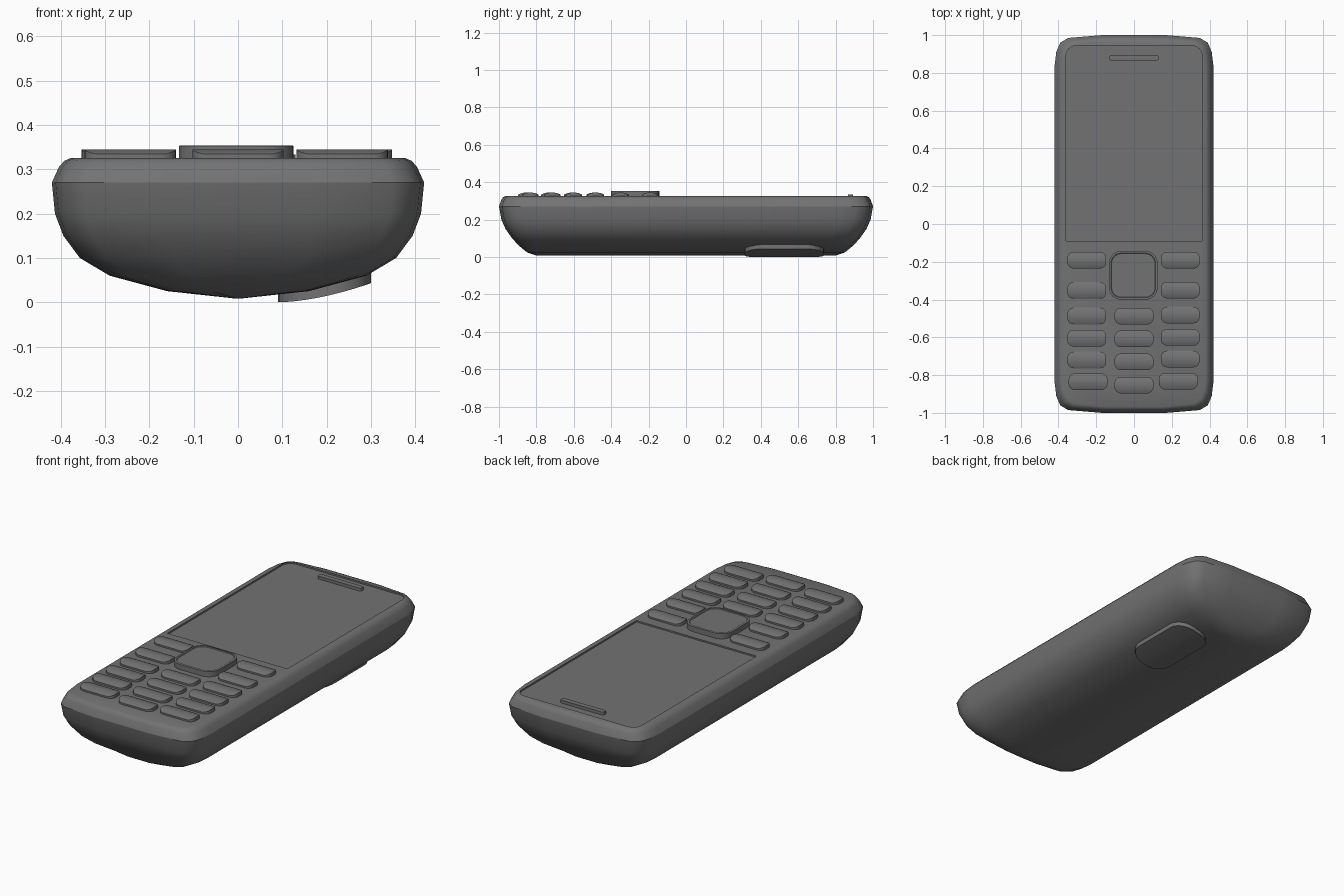
import bpy, bmesh
from math import sin, cos, pi, radians

if "Cube" in bpy.data.objects:
    bpy.data.objects.remove(bpy.data.objects["Cube"])

# Dark grey plastic
plastic = bpy.data.materials.new("dark_plastic")
plastic.diffuse_color = (.17, .17, .17, 1)
plastic.use_nodes = True
plastic.node_tree.nodes["Principled BSDF"].inputs["Base Color"].default_value = plastic.diffuse_color


def finish(name, bm):
    bmesh.ops.recalc_face_normals(bm, faces=bm.faces)
    me = bpy.data.meshes.new(name)
    bm.to_mesh(me)
    bm.free()
    me.materials.append(plastic)
    ob = bpy.data.objects.new(name, me)
    bpy.context.collection.objects.link(ob)
    return ob


def smooth(ob, angle=32):
    bpy.ops.object.select_all(action='DESELECT')
    ob.select_set(True)
    bpy.context.view_layer.objects.active = ob
    bpy.ops.object.shade_smooth_by_angle(angle=radians(angle))


def loft(name, rings):
    """Skin a stack of equal-length closed rings and cap both ends."""
    bm = bmesh.new()
    vs = [[bm.verts.new(p) for p in r] for r in rings]
    n = len(vs[0])
    for a, b in zip(vs, vs[1:]):
        for i in range(n):
            j = (i + 1) % n
            bm.faces.new((a[i], a[j], b[j], b[i]))
    bm.faces.new(vs[0])
    bm.faces.new(vs[-1])
    return finish(name, bm)


def rounded(cx, cy, a, b, z, r, segs=6):
    pts = []
    for k, (sx, sy) in enumerate([(1, 1), (-1, 1), (-1, -1), (1, -1)]):
        for i in range(segs + 1):
            t = (k + i / segs) * pi / 2
            pts.append((cx + sx * (a - r) + r * cos(t), cy + sy * (b - r) + r * sin(t), z))
    return pts


def pad(name, cx, cy, a, b, r, z_base, z_face, along_y):
    """Rounded pad whose face height z_face(t) curves along one axis, t in -1..1."""
    arc = [a - r + r * sin(i * pi / 12) for i in range(7)]
    us = [-u for u in reversed(arc)]
    us += [(a - r) * t for t in (-0.5, 0, 0.5)] + arc
    bm = bmesh.new()
    rows = []
    for u in us:
        d = max(0, abs(u) - (a - r))
        v = b - r + max(0, r * r - d * d) ** 0.5
        row = []
        for s, z in ((-v, z_base), (-v, z_face(u / a)), (v, z_face(u / a)), (v, z_base)):
            x, y = (s, u) if along_y else (u, s)
            row.append(bm.verts.new((cx + x, cy + y, z)))
        rows.append(row)
    for p, q in zip(rows, rows[1:]):
        for i in range(4):
            j = (i + 1) % 4
            bm.faces.new((p[i], p[j], q[j], q[i]))
    bm.faces.new(rows[0])
    bm.faces.new(rows[-1])
    ob = finish(name, bm)
    smooth(ob)
    return ob


# Body: one corner outline (width fraction, inset from end) scaled at each height
CORNER = [(1, .16), (.98, .09), (.93, .04), (.83, .015), (.4, 0)]


def body_ring(z, w, l):
    q = [(fx * w, l - d) for fx, d in CORNER]
    pts = q + [(-x, y) for x, y in reversed(q)]
    pts += [(-x, -y) for x, y in q] + [(x, -y) for x, y in reversed(q)]
    return [(x, y, z) for x, y in pts]


PROFILE = [(.008, .003, .80), (.025, .16, .85), (.06, .29, .893), (.10, .357, .93),
           (.15, .394, .965), (.20, .413, .987), (.27, .42, 1.0), (.305, .404, .988),
           (.319, .392, .979), (.325, .378, .967)]
body = loft("body", [body_ring(*p) for p in PROFILE])

# Screen recess: square lower corners, rounded upper corners
outline = [(-.36, -.09), (.36, -.09)]
for k in (0, 1):
    for i in range(7):
        t = (k + i / 6) * pi / 2
        outline.append(((.31 if k == 0 else -.31) + .05 * cos(t), .893 + .05 * sin(t)))
cutter = loft("screen_cutter", [[(x, y, z) for x, y in outline] for z in (.317, .4)])
mod = body.modifiers.new("screen_recess", 'BOOLEAN')
mod.operation = 'DIFFERENCE'
mod.solver = 'EXACT'
mod.object = cutter
bpy.context.view_layer.objects.active = body
bpy.ops.object.modifier_apply(modifier=mod.name)
bpy.data.objects.remove(cutter)
smooth(body, 40)

# Crisp line where the front cover meets the back shell
for e in body.data.edges:
    if all(abs(body.data.vertices[v].co.z - .27) < .001 for v in e.vertices):
        e.use_edge_sharp = True

# Earpiece slit
smooth(loft("earpiece", [rounded(0, .88, .13, .014, z, .008, 3) for z in (.31, .333)]))

# Navigation button with a fine rim around its face
smooth(loft("navigation_button", [rounded(-.004, -.272, .129 - d, .129 - d, z, .065 - d)
                                  for z, d in ((.31, 0), (.353, 0), (.354, .011), (.351, .014))]), 25)

# Keys, domed across their short side
LEFT = [(-.25, y) for y in (-.192, -.352, -.487, -.605, -.72)] + [(-.243, -.835)]
MIDDLE = [(0, y) for y in (-.488, -.608, -.73, -.853)]
RIGHT = [(.245, y) for y in (-.192, -.35, -.482, -.60, -.715)] + [(.235, -.832)]
for col, keys in (("left", LEFT), ("middle", MIDDLE), ("right", RIGHT)):
    for i, (x, y) in enumerate(keys):
        pad(f"key_{col}_{i + 1}", x, y, .044, .103, .034, .31,
            lambda t: .345 - .011 * t * t, True)

# Camera bump on the back, following the curved underside
pad("camera_bump", .195, .525, .105, .212, .085, .09,
    lambda t: .043 * ((t + 1) / 2) ** 1.7, False)
